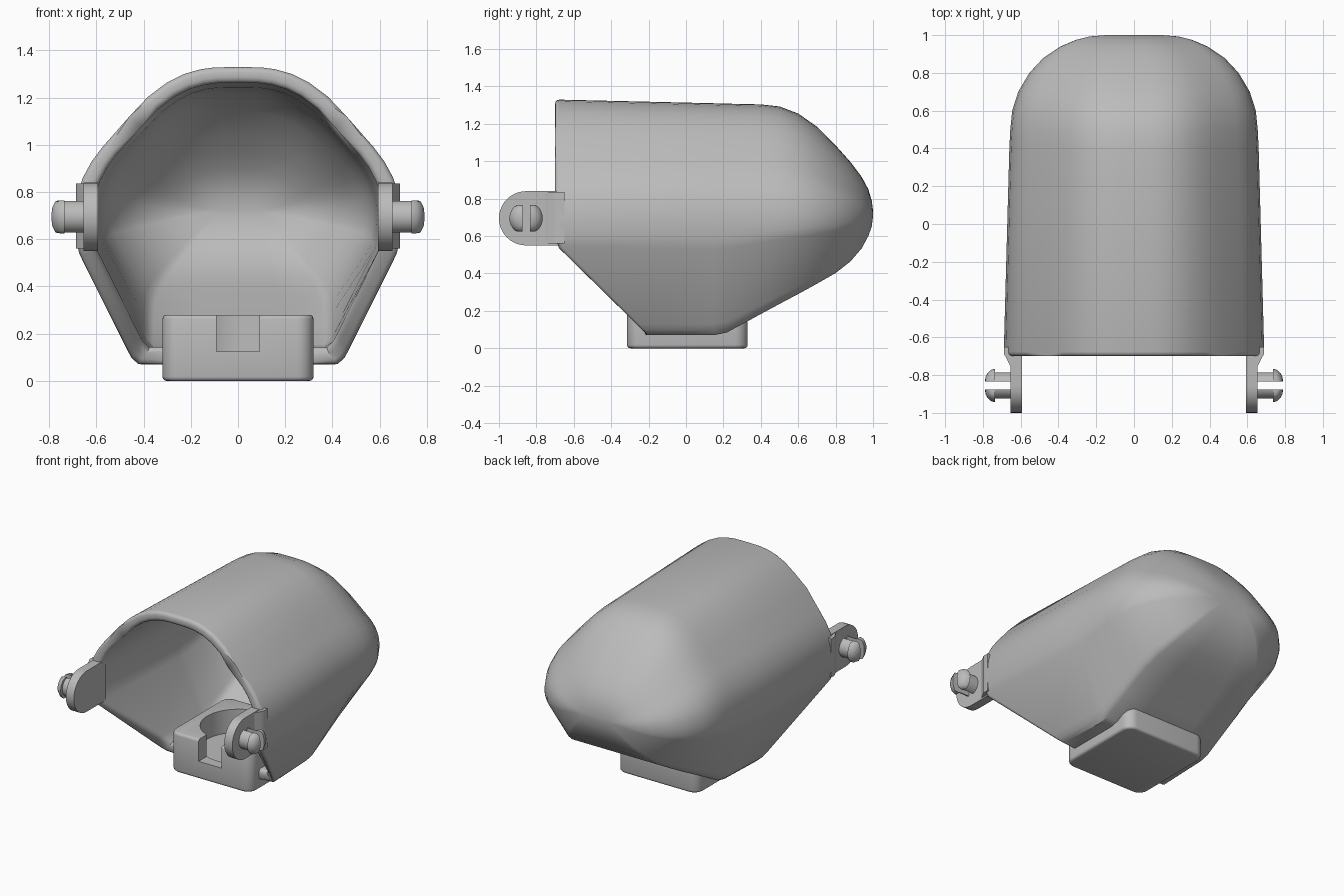
import bpy, bmesh
from math import sin, cos, pi, radians

if "Cube" in bpy.data.objects:
    bpy.data.objects.remove(bpy.data.objects["Cube"])

grey = bpy.data.materials.new("plain grey")
grey.use_nodes = True
grey.diffuse_color = (0.5, 0.5, 0.5, 1)
grey.node_tree.nodes["Principled BSDF"].inputs["Base Color"].default_value = (0.5, 0.5, 0.5, 1)


def make(name, bm):
    """Turn a bmesh into a named grey object."""
    bmesh.ops.recalc_face_normals(bm, faces=bm.faces)
    mesh = bpy.data.meshes.new(name)
    bm.to_mesh(mesh)
    bm.free()
    mesh.materials.append(grey)
    ob = bpy.data.objects.new(name, mesh)
    bpy.context.collection.objects.link(ob)
    return ob


def activate(ob):
    bpy.ops.object.select_all(action='DESELECT')
    ob.select_set(True)
    bpy.context.view_layer.objects.active = ob


def cut(ob, cutter):
    """Subtract one object from another."""
    activate(ob)
    mod = ob.modifiers.new("cut", 'BOOLEAN')
    mod.operation = 'DIFFERENCE'
    mod.solver = 'EXACT'
    mod.object = cutter
    bpy.ops.object.modifier_apply(modifier=mod.name)


def finish(ob, mirrored=False):
    if mirrored:
        ob.modifiers.new("mirror", 'MIRROR')
    activate(ob)
    bpy.ops.object.shade_smooth_by_angle(angle=radians(35))


def prism(name, points, place, low, high):
    """Extrude a 2D outline; place(a, b, depth) gives the 3D position."""
    bm = bmesh.new()
    rings = [[bm.verts.new(place(a, b, d)) for a, b in points] for d in (low, high)]
    for ring in rings:
        bm.faces.new(ring)
    for i in range(len(points)):
        j = (i + 1) % len(points)
        bm.faces.new((rings[0][i], rings[0][j], rings[1][j], rings[1][i]))
    return make(name, bm)


def along_x(a, b, d):
    return (d, a, b)


def along_z(a, b, d):
    return (a, b, d)


def arc(cx, cy, r, start, end, n):
    angles = [radians(start + (end - start) * i / n) for i in range(n + 1)]
    return [(cx + r * cos(t), cy + r * sin(t)) for t in angles]


def rounded_rect(x0, x1, y0, y1, r):
    return (arc(x1 - r, y1 - r, r, 0, 90, 6) + arc(x0 + r, y1 - r, r, 90, 180, 6)
            + arc(x0 + r, y0 + r, r, 180, 270, 6) + arc(x1 - r, y0 + r, r, 270, 360, 6))


# Shell: half cross-section, and (y, half width, top, bottom) stations
half = [(0, 1.33), (.1, 1.328), (.16, 1.32), (.23, 1.3), (.3, 1.265), (.38, 1.205),
        (.46, 1.12), (.575, .99), (.62, .93), (.658, .86), (.68, .79), (.69, .7),
        (.686, .6), (.67, .53), (.47, .13), (.45, .095), (.42, .07), (.2, .07), (0, .07)]
section = half + [(-x, z) for x, z in half[-2:0:-1]]
stations = [(-.7, .69, 1.33, .07), (.15, .667, 1.31, .07), (.22, .665, 1.308, .085),
            (.4, .66, 1.304, .183), (.5, .655, 1.293, .237), (.6, .645, 1.255, .29),
            (.7, .613, 1.185, .345), (.8, .554, 1.085, .402), (.88, .479, .995, .465),
            (.94, .389, .915, .535), (.975, .307, .85, .6), (.993, .234, .79, .65),
            (1, .15, .735, .705)]
MID, INNER = .72, .89


def shell_ring(bm, station, inner):
    y, w, top, bottom = station
    ring = []
    for x, z in section:
        up = (top - MID) / (1.33 - MID) if z > MID else (MID - bottom) / (MID - .07)
        py = y + max(0, .55 - z) if y < 0 else y
        px, pz = x * w / .69, MID + (z - MID) * up
        if inner:
            px, pz = px * INNER, MID + (pz - MID) * INNER
            if y > .15:
                py = .15 + (py - .15) * .92
        ring.append(bm.verts.new((px, py, pz)))
    return ring


bm = bmesh.new()
outer = [shell_ring(bm, s, False) for s in stations]
inner = [shell_ring(bm, s, True) for s in stations]
rings = outer[::-1] + inner
for a, b in zip(rings, rings[1:]):
    for i in range(len(section)):
        j = (i + 1) % len(section)
        bm.faces.new((a[i], a[j], b[j], b[i]))
bm.faces.new(outer[-1])
bm.faces.new(inner[-1])
# Rounded front lip
lip = []
for ring in (outer[0], inner[0]):
    lip += [bm.edges.get((ring[i], ring[i - 1])) for i in range(len(ring))]
bmesh.ops.bevel(bm, geom=lip, offset=.024, segments=3, profile=.5, affect='EDGES')
shell = make("shell", bm)

# Socket block under the shell, with a round pocket and a front notch
socket = prism("socket_block", rounded_rect(-.32, .32, -.315, .33, .07), along_z, 0, .28)
activate(socket)
bevel = socket.modifiers.new("soft edges", 'BEVEL')
bevel.width, bevel.segments, bevel.limit_method = .018, 3, 'ANGLE'
bevel.angle_limit = radians(50)
bpy.ops.object.modifier_apply(modifier=bevel.name)
pocket = prism("pocket_cutter", arc(0, .01, .25, 0, 352.5, 47), along_z, .115, .4)
notch = prism("notch_cutter", [(-.09, -.5), (.09, -.5), (.09, -.1), (-.09, -.1)], along_z, .125, .4)
cut(socket, pocket)
cut(socket, notch)
cut(shell, pocket)
for helper in (pocket, notch):
    bpy.data.objects.remove(helper)
finish(socket)
finish(shell)

# Hinge arms: rounded tab plus the flare where it joins the shell
PY, PZ = -.855, .695
tab = arc(PY, PZ, .145, 90, 270, 20) + [(-.64, PZ - .145), (-.64, PZ + .145)]
finish(prism("hinge_arm", tab, along_x, .592, .655), True)
flare = [(.6, -.75), (.655, -.75), (.664, -.735), (.676, -.71), (.687, -.69),
         (.687, -.65), (.6, -.65)]
finish(prism("hinge_flare", flare, along_z, .56, .835), True)

# Snap pins: turned profile, flattened above and below, split by a slot
profile = [(.07, .63), (.07, .735), (.089, .735), (.084, .755), (.068, .774),
           (.045, .786), (.02, .79)]
bm = bmesh.new()
N = 32
rings = []
for r, x in profile:
    rings.append([bm.verts.new((x, PY + r * cos(2 * pi * i / N),
                                PZ + max(-.07, min(.07, r * sin(2 * pi * i / N)))))
                  for i in range(N)])
for a, b in zip(rings, rings[1:]):
    for i in range(N):
        j = (i + 1) % N
        bm.faces.new((a[i], a[j], b[j], b[i]))
bm.faces.new(rings[0])
bm.faces.new(rings[-1])
pin = make("snap_pin", bm)
slot = prism("slot_cutter", [(PY - .02, .5), (PY + .02, .5), (PY + .02, .9), (PY - .02, .9)],
             along_x, .655, .9)
cut(pin, slot)
bpy.data.objects.remove(slot)
finish(pin, True)
